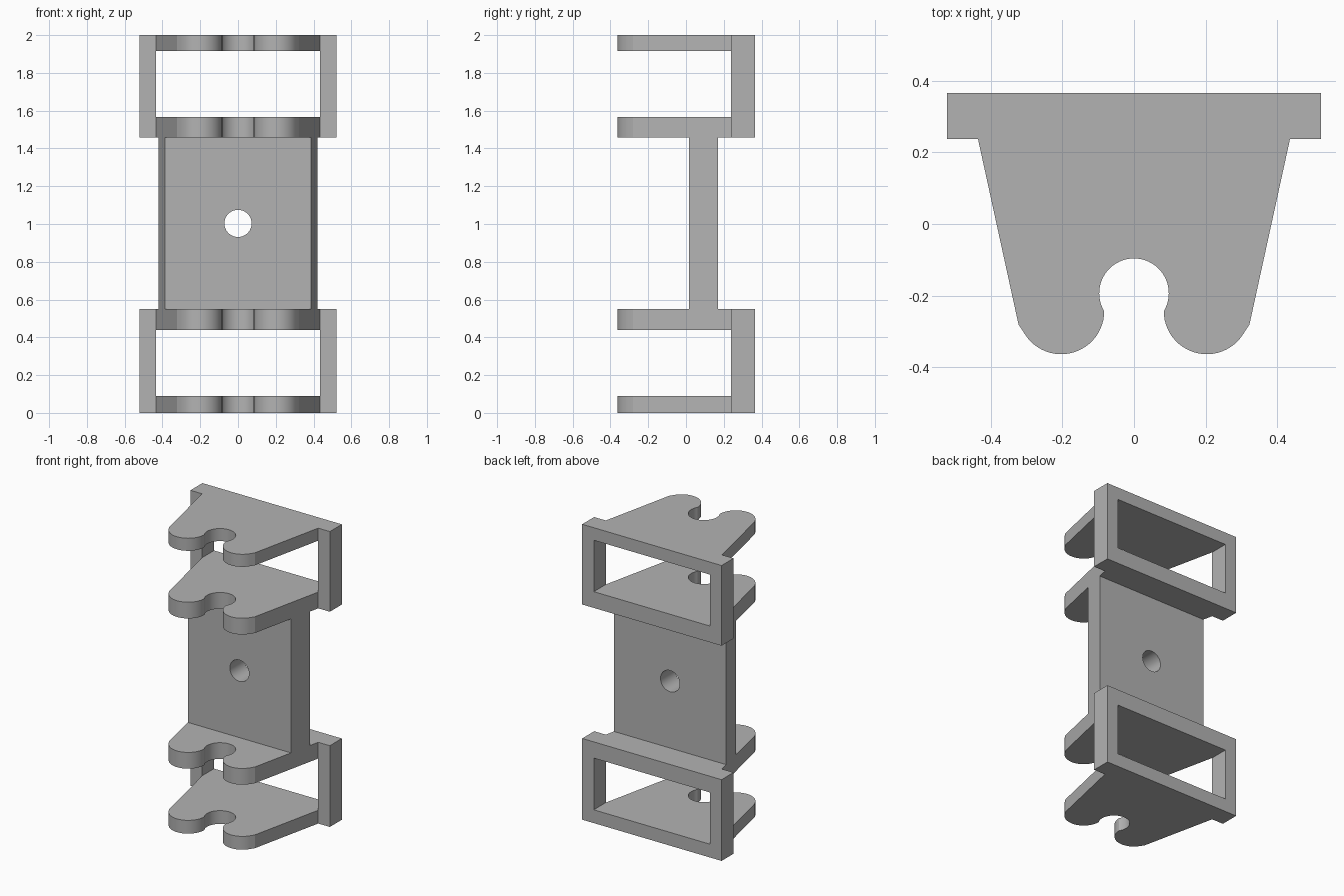
import bpy, bmesh
from math import sin, cos, radians

cube = bpy.data.objects.get("Cube")
if cube:
    bpy.data.objects.remove(cube, do_unlink=True)

HEIGHT = 2.0
BACK, BAR_FRONT = 0.365, 0.237      # depth range of the rear frame bars
BAR_X, PLATE_X = 0.522, 0.435       # half widths of frame and plate
WEB_FRONT, WEB_BACK = 0.015, 0.17   # depth range of the middle wall
LOW_BOTTOM, LOW_TOP = 0.09, 0.44    # lower opening
MID_BOTTOM, MID_TOP = 0.55, 1.457   # middle wall
HIGH_BOTTOM, HIGH_TOP = 1.567, 1.915  # upper opening

grey = bpy.data.materials.new("plain grey")
grey.use_nodes = True
colour = (0.45, 0.45, 0.45, 1)
grey.diffuse_color = colour
grey.node_tree.nodes["Principled BSDF"].inputs["Base Color"].default_value = colour


def arc(cx, cy, r, start, end, steps):
    angles = [radians(start + (end - start) * i / steps) for i in range(steps + 1)]
    return [(cx + r * cos(a), cy + r * sin(a)) for a in angles]


def finish(bm, name):
    bmesh.ops.recalc_face_normals(bm, faces=bm.faces)
    mesh = bpy.data.meshes.new(name)
    bm.to_mesh(mesh)
    bm.free()
    mesh.materials.append(grey)
    obj = bpy.data.objects.new(name, mesh)
    bpy.context.collection.objects.link(obj)
    return obj


def prism(name, outline, z0, z1):
    bm = bmesh.new()
    face = bm.faces.new([bm.verts.new((x, y, z0)) for x, y in outline])
    up = bmesh.ops.extrude_face_region(bm, geom=[face])
    top = [v for v in up["geom"] if isinstance(v, bmesh.types.BMVert)]
    bmesh.ops.translate(bm, verts=top, vec=(0, 0, z1 - z0))
    return finish(bm, name)


def box(name, half_x, y0, y1, z0, z1):
    return prism(name, [(-half_x, y0), (half_x, y0), (half_x, y1), (-half_x, y1)], z0, z1)


# Plan outline: rear bar, tapered side, rounded lobe, half of the round notch
half = [(BAR_X, BACK), (BAR_X, BAR_FRONT), (PLATE_X, BAR_FRONT), (0.322, -0.28)]
half += arc(0.203, -0.243, 0.12, -32, -180, 24)
half += arc(0, -0.193, 0.097, -31, 90, 20)[1:]
outline = half + [(-x, y) for x, y in reversed(half[:-1])]
body = prism("bracket_body", outline, 0, HEIGHT)

# Cutters: two frame openings, recesses before and behind the wall, screw hole
cutters = [
    box("lower_opening", PLATE_X, -1, 1, LOW_BOTTOM, LOW_TOP),
    box("upper_opening", PLATE_X, -1, 1, HIGH_BOTTOM, HIGH_TOP),
    box("front_recess", 1, -1, WEB_FRONT, MID_BOTTOM, MID_TOP),
    box("back_recess", 1, WEB_BACK, 1, MID_BOTTOM, MID_TOP),
]
hole = prism("screw_hole", arc(0, 0, 0.072, 0, 350, 35), -1, 1)
hole.rotation_euler.x = radians(90)
hole.location.z = 1.003
cutters.append(hole)

bpy.ops.object.select_all(action="DESELECT")
bpy.context.view_layer.objects.active = body
body.select_set(True)
for cutter in cutters:
    cutter.hide_render = True
    cut = body.modifiers.new(cutter.name, "BOOLEAN")
    cut.operation = "DIFFERENCE"
    cut.solver = "EXACT"
    cut.object = cutter
    bpy.ops.object.modifier_apply(modifier=cut.name)
    bpy.data.objects.remove(cutter, do_unlink=True)

bpy.ops.object.shade_smooth_by_angle(angle=radians(15))
